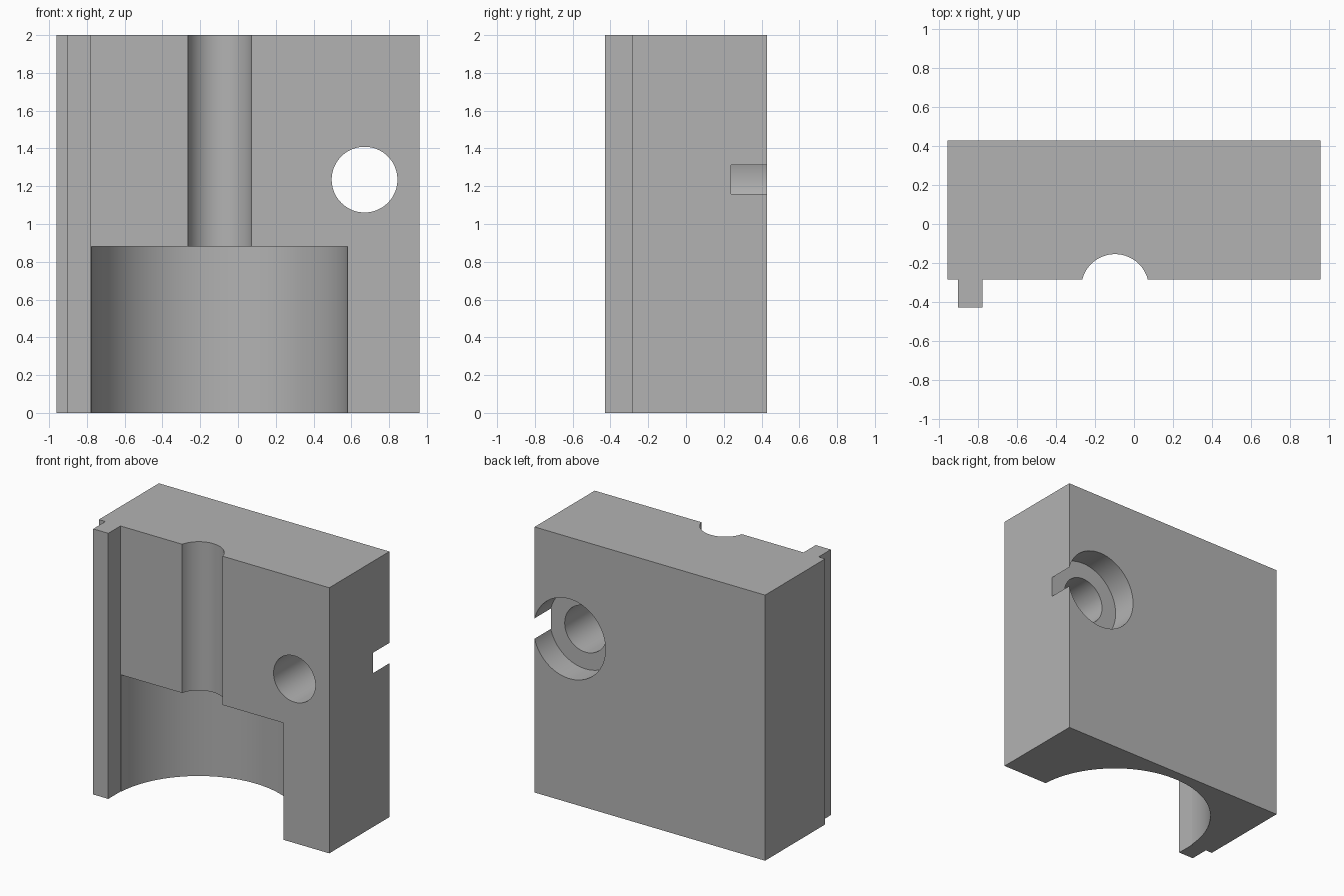
import bpy
import bmesh
import math
from mathutils import Matrix, Vector

cube = bpy.data.objects.get("Cube")
if cube:
    bpy.data.objects.remove(cube, do_unlink=True)

GREY = (0.45, 0.45, 0.45, 1.0)
mat = bpy.data.materials.new("plain_grey")
mat.use_nodes = True
mat.diffuse_color = GREY
mat.node_tree.nodes["Principled BSDF"].inputs["Base Color"].default_value = GREY


def new_object(name, bm):
    bmesh.ops.recalc_face_normals(bm, faces=bm.faces)
    mesh = bpy.data.meshes.new(name)
    bm.to_mesh(mesh)
    bm.free()
    mesh.materials.append(mat)
    obj = bpy.data.objects.new(name, mesh)
    bpy.context.collection.objects.link(obj)
    return obj


def cylinder(name, start, end, radius):
    """Cylinder cutter running between two points."""
    start, end = Vector(start), Vector(end)
    axis = end - start
    turn = axis.to_track_quat('Z', 'Y').to_matrix().to_4x4()
    bm = bmesh.new()
    bmesh.ops.create_cone(bm, cap_ends=True, segments=96, radius1=radius,
                          radius2=radius, depth=axis.length,
                          matrix=Matrix.Translation((start + end) / 2) @ turn)
    obj = new_object(name, bm)
    obj.hide_render = True
    return obj


# Block with a full-height rib on the front, extruded from its plan outline
HALF, FACE, BACK, HEIGHT = 0.96, -0.285, 0.43, 2.0
outline = [(-HALF, BACK), (-HALF, FACE), (-0.905, FACE), (-0.905, -BACK),
           (-0.78, -BACK), (-0.78, FACE), (HALF, FACE), (HALF, BACK)]
bm = bmesh.new()
base = bm.faces.new([bm.verts.new((x, y, 0)) for x, y in outline])
top = bmesh.ops.extrude_face_region(bm, geom=[base])
bmesh.ops.translate(bm, vec=(0, 0, HEIGHT),
                    verts=[v for v in top["geom"] if isinstance(v, bmesh.types.BMVert)])
block = new_object("ribbed_block", bm)

# Stepped vertical recess in the front, bolt hole and its rear counterbore
AX, AY = -0.0975, -0.329
HX, HZ = 0.67, 1.235
cutters = [
    cylinder("wide_recess_cutter", (AX, AY, -0.2), (AX, AY, 0.88), 0.679),
    cylinder("narrow_groove_cutter", (AX, AY, 0.5), (AX, AY, 2.2), 0.174),
    cylinder("bolt_hole_cutter", (HX, -0.6, HZ), (HX, 0.6, HZ), 0.174),
    cylinder("counterbore_cutter", (HX, 0.238, HZ), (HX, 0.6, HZ), 0.3),
]

bpy.ops.object.select_all(action='DESELECT')
bpy.context.view_layer.objects.active = block
block.select_set(True)
for cutter in cutters:
    mod = block.modifiers.new(cutter.name, 'BOOLEAN')
    mod.operation = 'DIFFERENCE'
    mod.solver = 'EXACT'
    mod.object = cutter
    bpy.ops.object.modifier_apply(modifier=mod.name)
    bpy.data.objects.remove(cutter, do_unlink=True)

bpy.ops.object.shade_smooth_by_angle(angle=math.radians(30))
